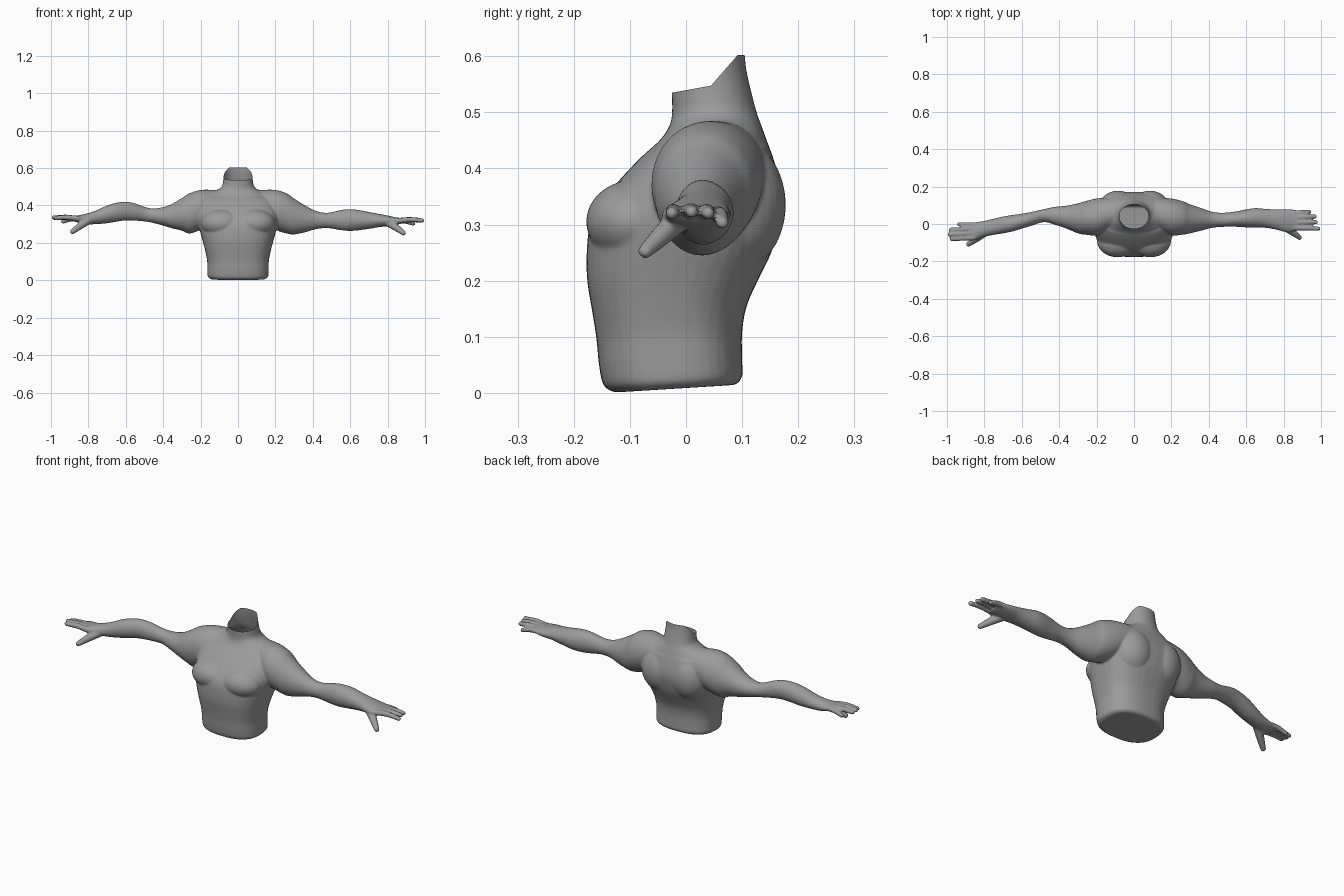
import bpy, bmesh, math
from mathutils import Vector, Matrix

if "Cube" in bpy.data.objects:
    bpy.data.objects.remove(bpy.data.objects["Cube"])

SEG = 40
skin = bpy.data.materials.new("grey_clay")
skin.diffuse_color = (0.33, 0.33, 0.33, 1)
skin.use_nodes = True
skin.node_tree.nodes["Principled BSDF"].inputs["Base Color"].default_value = skin.diffuse_color
body = bmesh.new()


def smooth_rows(rows, steps=5):
    """Catmull-Rom interpolation of a list of section tuples."""
    out = []
    for i in range(len(rows) - 1):
        a, b = rows[max(i - 1, 0)], rows[i]
        c, d = rows[i + 1], rows[min(i + 2, len(rows) - 1)]
        for s in range(steps):
            t = s / steps
            out.append([0.5 * (2 * q + (r - p) * t + (2 * p - 5 * q + 4 * r - u) * t * t
                               + (3 * q - p - 3 * r + u) * t ** 3)
                        for p, q, r, u in zip(a, b, c, d)])
    return out + [list(rows[-1])]


def loft(rings):
    """Closed skin through rings of points."""
    loops = [[body.verts.new(p) for p in ring] for ring in rings]
    faces = []
    for a, b in zip(loops, loops[1:]):
        for i in range(len(a)):
            j = (i + 1) % len(a)
            faces.append(body.faces.new((a[i], a[j], b[j], b[i])))
    faces.append(body.faces.new(loops[0][::-1]))
    faces.append(body.faces.new(loops[-1]))
    bmesh.ops.recalc_face_normals(body, faces=faces)


def power(v, n):
    return math.copysign(abs(v) ** (2 / n), v)


def angles():
    return [2 * math.pi * i / SEG for i in range(SEG)]


def ellipsoid(centre, radii):
    m = Matrix.Translation(centre) @ Matrix.Diagonal((*radii, 1))
    bmesh.ops.create_uvsphere(body, u_segments=32, v_segments=20, radius=1, matrix=m)


def digit(points):
    """Rounded finger along points of (x, y, z, radius)."""
    rows = smooth_rows(points, 4)
    axis = (Vector(rows[-1][:3]) - Vector(rows[0][:3])).normalized()
    u = axis.orthogonal().normalized()
    v = axis.cross(u)
    loft([[Vector(r[:3]) + (u * math.cos(a) + v * math.sin(a)) * r[3] for a in angles()[::3]]
          for r in rows])
    for end in (rows[0], rows[-1]):
        ellipsoid(end[:3], (end[3],) * 3)


# Torso and neck: height, half width, front y, back y
torso = [(0, .146, -.128, .088), (.014, .162, -.147, .1), (.05, .164, -.155, .1),
         (.1, .165, -.16, .1), (.15, .174, -.168, .108), (.2, .186, -.176, .128),
         (.25, .2, -.177, .152), (.3, .213, -.171, .166), (.34, .218, -.15, .171),
         (.38, .214, -.118, .166), (.42, .2, -.08, .155), (.45, .172, -.047, .144),
         (.475, .125, -.03, .135), (.497, .09, -.025, .127), (.53, .08, -.025, .118),
         (.58, .077, -.025, .107), (.63, .077, -.025, .103)]
rings = []
for z, w, front, back in smooth_rows(torso):
    n = 2.5 if z < .44 else 2.1
    ring = []
    for a in angles():
        y = (front + back) / 2 + (back - front) / 2 * power(math.sin(a), n)
        tilt = max(0, 1 - z / .2) * .015 * (y + .14) / .24
        ring.append((w * power(math.cos(a), n), y, max(0, z + tilt)))
    rings.append(ring)
loft(rings)

# Chest and shoulder blade muscles
for s in (-1, 1):
    ellipsoid((s * .088, -.09, .305), (.11, .088, .075))
    ellipsoid((s * .085, .085, .335), (.105, .093, .12))

# Arms: distance out, y low, y high, z low, z high
shoulder = [(.06, 0, .13, .36, .485), (.13, -.03, .14, .31, .484),
            (.2, -.06, .136, .27, .483), (.26, -.057, .122, .25, .465)]
right_arm = shoulder + [(.3, -.05, .105, .245, .437), (.36, -.035, .085, .257, .4),
                        (.42, -.02, .065, .274, .37), (.48, -.015, .06, .279, .361),
                        (.55, -.015, .068, .268, .376), (.6, -.018, .078, .264, .38),
                        (.65, -.018, .085, .268, .375), (.7, -.02, .081, .275, .365),
                        (.76, -.03, .078, .285, .354), (.81, -.043, .08, .29, .344),
                        (.85, -.04, .077, .297, .336), (.88, -.036, .072, .304, .333)]
left_arm = shoulder + [(.3, -.05, .11, .265, .44), (.36, -.025, .098, .28, .405),
                       (.42, -.005, .092, .298, .387), (.48, .01, .08, .312, .387),
                       (.55, -.01, .064, .319, .411), (.6, -.025, .055, .32, .42),
                       (.65, -.04, .048, .313, .415), (.7, -.05, .04, .305, .4),
                       (.76, -.06, .026, .3, .373), (.81, -.07, .015, .3, .357),
                       (.85, -.085, .009, .308, .348), (.88, -.088, .004, .315, .345)]
for side, rows in ((1, right_arm), (-1, left_arm)):
    loft([[(side * x, (y0 + y1) / 2 + (y1 - y0) / 2 * math.cos(a),
            (z0 + z1) / 2 + (z1 - z0) / 2 * math.sin(a)) for a in angles()]
          for x, y0, y1, z0, z1 in smooth_rows(rows)])

# Fingers: knuckle y, tip x, tip y, tip z
right_fingers = [(-.02, .985, -.025, .32), (.008, .972, .01, .323),
                 (.035, .967, .04, .32), (.058, .937, .065, .303)]
left_fingers = [(-.073, .975, -.08, .333), (-.05, .985, -.056, .336),
                (-.026, .98, -.031, .332), (-.006, .935, -.002, .314)]
for side, fingers, z in ((1, right_fingers, .318), (-1, left_fingers, .33)):
    for y, tx, ty, tz in fingers:
        digit([(side * .855, y, z, .015), (side * (.855 + tx) / 2, (y + ty) / 2, (z + tz) / 2 + .005, .0135),
               (side * tx, ty, tz, .0115)])

# Thumbs
digit([(.8, -.012, .31, .022), (.845, -.042, .282, .019), (.885, -.072, .253, .0135)])
digit([(-.8, -.048, .32, .022), (-.845, -.08, .29, .019), (-.885, -.108, .26, .0135)])

# Fuse all parts into one smooth skin
mesh = bpy.data.meshes.new("parts")
body.to_mesh(mesh)
body.free()
parts = bpy.data.objects.new("parts", mesh)
bpy.context.collection.objects.link(parts)
fuse = parts.modifiers.new("fuse", 'REMESH')
fuse.mode = 'VOXEL'
fuse.voxel_size = .005
relax = parts.modifiers.new("relax", 'SMOOTH')
relax.factor = .5
relax.iterations = 5
fused = bpy.data.meshes.new_from_object(parts.evaluated_get(bpy.context.evaluated_depsgraph_get()))
bpy.data.objects.remove(parts)

# Cut the neck open along a sloped front edge and a raised back edge
bm = bmesh.new()
bm.from_mesh(fused)
cuts = [(Vector((0, -.025, .535)), Vector((0, -.18, 1)).normalized()),
        (Vector((0, .045, .548)), Vector((0, -1.15, 1)).normalized())]
bmesh.ops.bisect_plane(bm, geom=bm.verts[:] + bm.edges[:] + bm.faces[:],
                       plane_co=(0, 0, .602), plane_no=(0, 0, 1), clear_outer=True)
for point, normal in cuts:
    near = [f for f in bm.faces if f.calc_center_median().z > .5]
    geom = set(near) | {e for f in near for e in f.edges} | {v for f in near for v in f.verts}
    bmesh.ops.bisect_plane(bm, geom=list(geom), plane_co=point, plane_no=normal)
gone = [f for f in bm.faces if f.calc_center_median().z > .5
        and all((f.calc_center_median() - p).dot(n) > 0 for p, n in cuts)]
bmesh.ops.delete(bm, geom=gone, context='FACES')
for f in bm.faces:
    f.smooth = True
    f.material_index = 0
bm.to_mesh(fused)
bm.free()

fused.materials.clear()
fused.materials.append(skin)
figure = bpy.data.objects.new("torso_with_arms", fused)
bpy.context.collection.objects.link(figure)
bpy.context.view_layer.objects.active = figure
figure.select_set(True)
bpy.ops.object.shade_smooth_by_angle(angle=math.radians(50))
